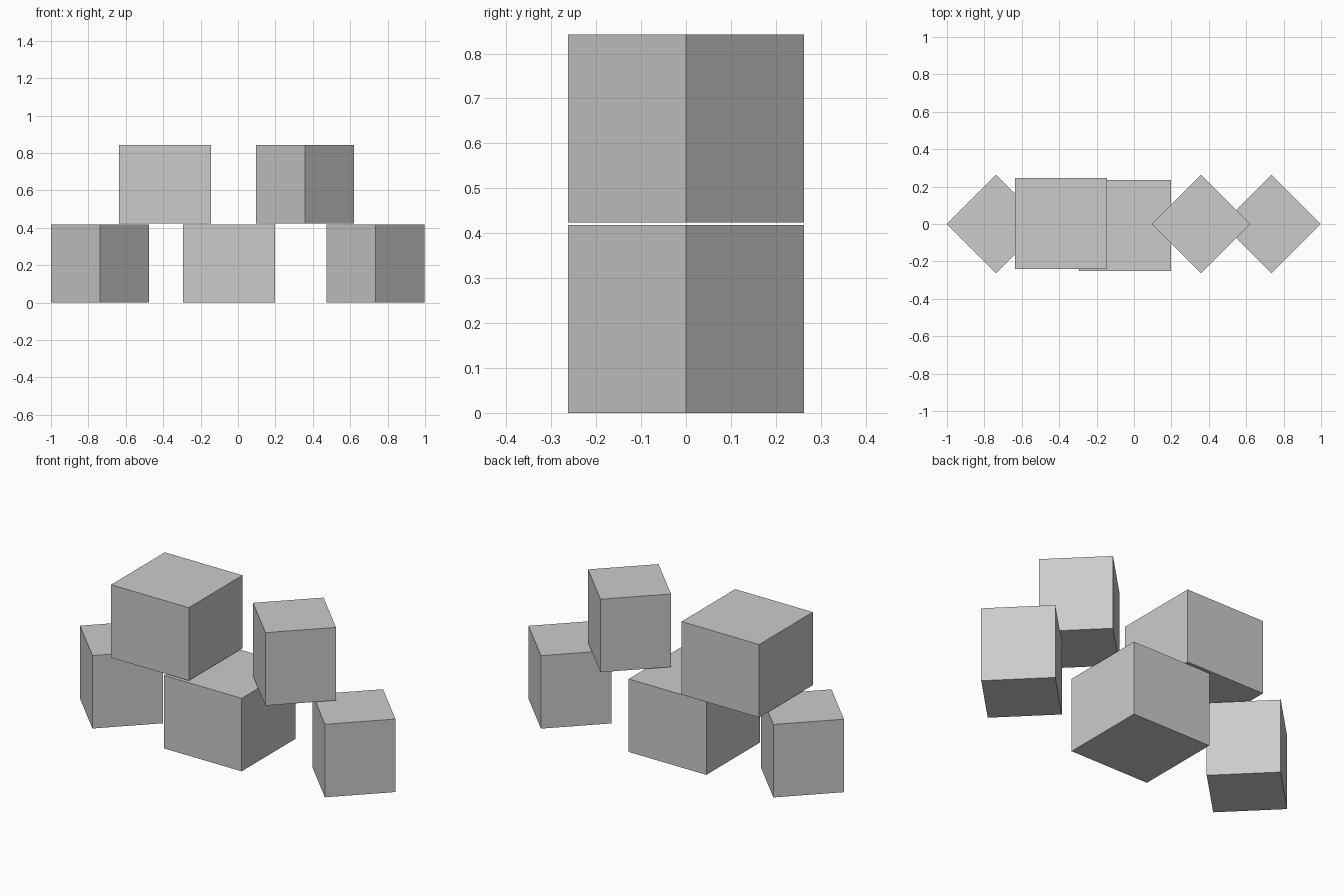
import bpy
import math

if "Cube" in bpy.data.objects:
    bpy.data.objects.remove(bpy.data.objects["Cube"])

# Single light grey for every block
grey = bpy.data.materials.new("light_grey")
grey.diffuse_color = (0.6, 0.6, 0.6, 1.0)
grey.use_nodes = True
grey.node_tree.nodes["Principled BSDF"].inputs["Base Color"].default_value = grey.diffuse_color

HEIGHT = 0.418
UPPER_Z = 0.424


def block(name, center, size, base_z, angle=0.0):
    """Flat-faced block standing on base_z, turned about the vertical."""
    bpy.ops.mesh.primitive_cube_add(
        size=1, location=(center[0], center[1], base_z + HEIGHT / 2))
    obj = bpy.context.object
    obj.name = name
    obj.scale = (size[0], size[1], HEIGHT)
    obj.rotation_euler.z = math.radians(angle)
    obj.data.materials.append(grey)


WIDE = (0.492, 0.486)      # square-on blocks
SMALL = (0.372, 0.372)     # blocks turned 45 degrees

# Lower row
block("lower_left_block", (-0.738, 0), SMALL, 0, 45)
block("lower_middle_block", (-0.048, -0.007), WIDE, 0)
block("lower_right_block", (0.735, 0), SMALL, 0, 45)

# Upper row
block("upper_left_block", (-0.390, 0.003), WIDE, UPPER_Z)
block("upper_right_block", (0.358, 0), SMALL, UPPER_Z, 45)
